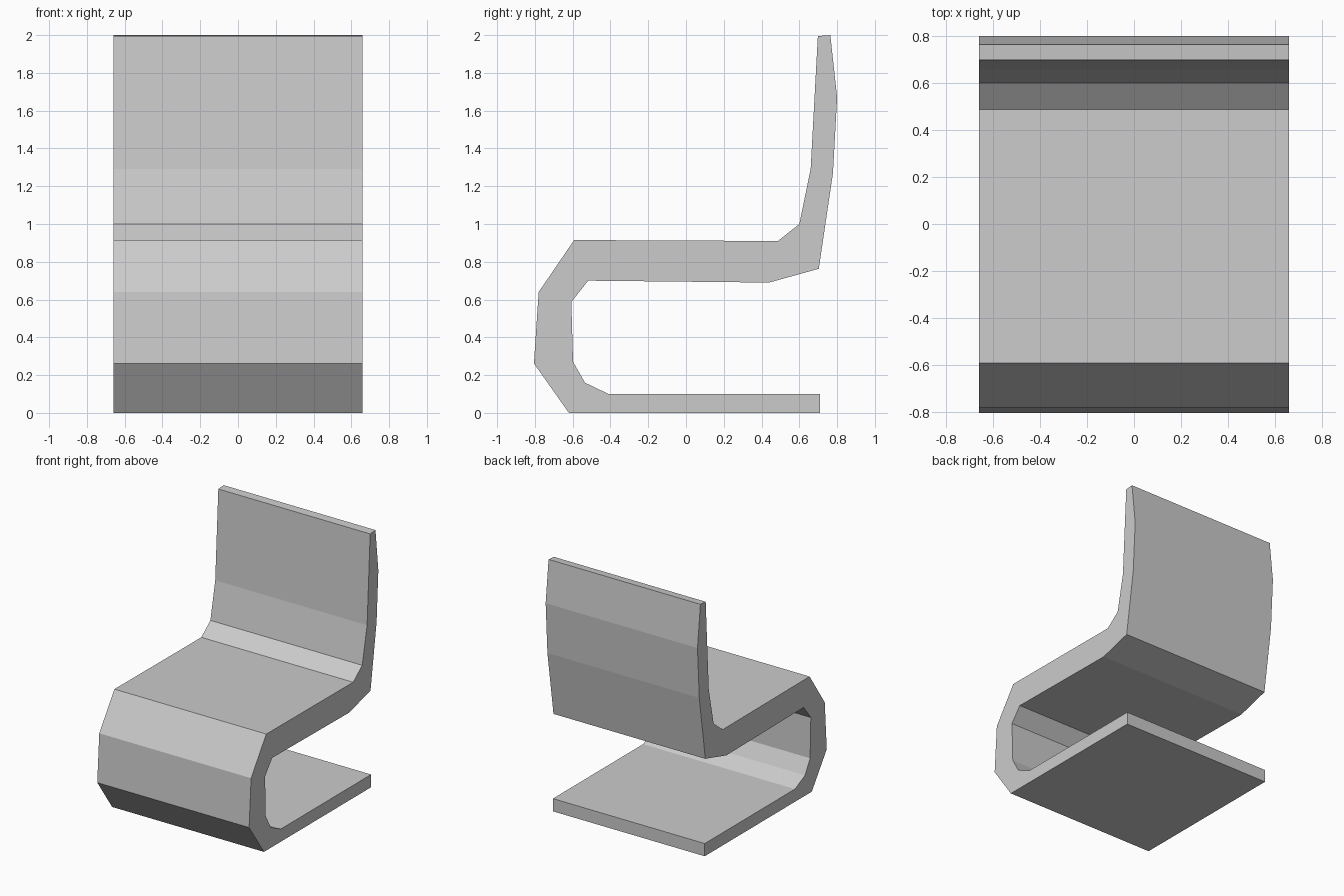
import bpy, bmesh

if "Cube" in bpy.data.objects:
    bpy.data.objects.remove(bpy.data.objects["Cube"])

HALF_WIDTH = 0.66

# Side profile (y, z) of the folded cantilever chair
profile = [
    # base underside and front bend, outer side
    (0.71, 0.0), (-0.62, 0.0), (-0.805, 0.262), (-0.78, 0.64), (-0.592, 0.915),
    # seat top and front of backrest
    (0.487, 0.91), (0.60, 1.0), (0.66, 1.292), (0.698, 1.995),
    # back of backrest and seat underside
    (0.764, 2.0), (0.80, 1.67), (0.778, 1.27), (0.703, 0.763), (0.44, 0.69),
    # front bend, inner side, and base top
    (-0.518, 0.70), (-0.607, 0.587), (-0.598, 0.27), (-0.535, 0.16),
    (-0.41, 0.10), (0.71, 0.10),
]

# Extrude the profile across the width
bm = bmesh.new()
side = bm.faces.new([bm.verts.new((-HALF_WIDTH, y, z)) for y, z in profile])
ext = bmesh.ops.extrude_face_region(bm, geom=[side], use_keep_orig=True)
moved = [g for g in ext["geom"] if isinstance(g, bmesh.types.BMVert)]
bmesh.ops.translate(bm, vec=(2 * HALF_WIDTH, 0, 0), verts=moved)
bmesh.ops.recalc_face_normals(bm, faces=bm.faces)

mesh = bpy.data.meshes.new("chair_shell")
bm.to_mesh(mesh)
bm.free()
chair = bpy.data.objects.new("chair_shell", mesh)
bpy.context.collection.objects.link(chair)
